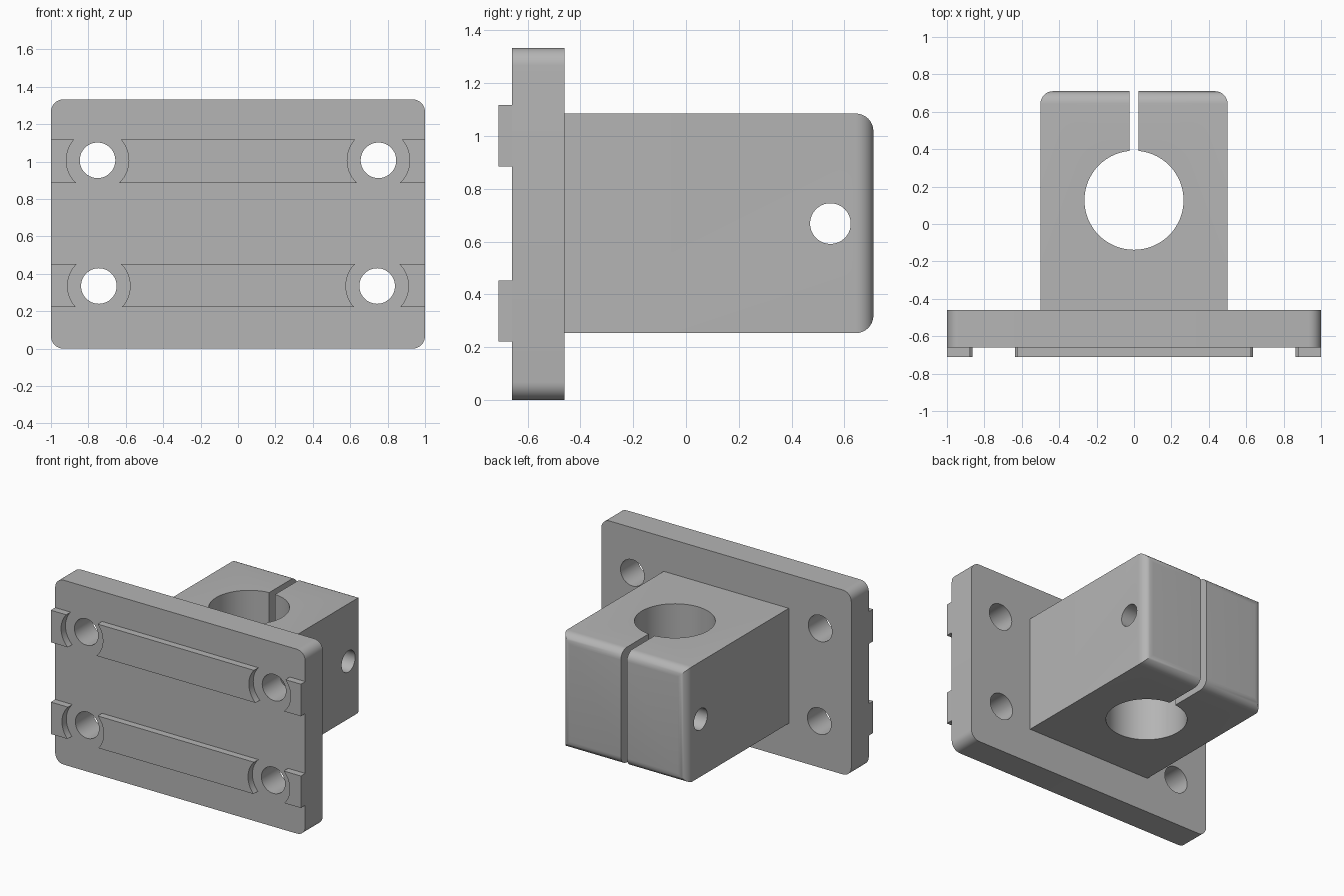
import bpy
import bmesh
from math import radians
from mathutils import Matrix, Vector

if "Cube" in bpy.data.objects:
    bpy.data.objects.remove(bpy.data.objects["Cube"], do_unlink=True)

grey = bpy.data.materials.new("grey metal")
grey.use_nodes = True
grey.diffuse_color = (0.46, 0.46, 0.46, 1)
grey.node_tree.nodes["Principled BSDF"].inputs["Base Color"].default_value = (0.46, 0.46, 0.46, 1)


def make_object(name, bm):
    mesh = bpy.data.meshes.new(name)
    bm.to_mesh(mesh)
    bm.free()
    mesh.materials.append(grey)
    obj = bpy.data.objects.new(name, mesh)
    bpy.context.collection.objects.link(obj)
    return obj


def box(name, low, high, round_edge=None, radius=0.067):
    """Box between two corners; edges whose ends both pass round_edge are filleted."""
    low, high = Vector(low), Vector(high)
    bm = bmesh.new()
    bmesh.ops.create_cube(bm, size=1)
    for v in bm.verts:
        v.co = (low + high) / 2 + v.co * (high - low)
    if round_edge:
        edges = [e for e in bm.edges if round_edge(e)]
        bmesh.ops.bevel(bm, geom=edges, offset=radius, segments=8,
                        profile=0.5, affect='EDGES', clamp_overlap=True)
    return make_object(name, bm)


def cylinder(name, center, radius, length, axis):
    turn = {'X': Matrix.Rotation(radians(90), 4, 'Y'),
            'Y': Matrix.Rotation(radians(90), 4, 'X'),
            'Z': Matrix.Identity(4)}[axis]
    bm = bmesh.new()
    bmesh.ops.create_cone(bm, cap_ends=True, segments=64, radius1=radius, radius2=radius,
                          depth=length, matrix=Matrix.Translation(center) @ turn)
    return make_object(name, bm)


def cut(obj, cutters):
    """Subtract the cutters, then remove them."""
    bpy.context.view_layer.objects.active = obj
    for cutter in cutters:
        cutter.hide_render = True
        mod = obj.modifiers.new("cut", 'BOOLEAN')
        mod.operation = 'DIFFERENCE'
        mod.solver = 'EXACT'
        mod.object = cutter
        bpy.ops.object.modifier_apply(modifier=mod.name)
        bpy.data.objects.remove(cutter, do_unlink=True)


FRONT, FACE, BACK = -0.71, -0.66, -0.46   # rail front, plate front, plate back
END = 0.71                                # back of the clamp block
rows = {"lower": (0.335, 0.222, 0.453, 0.744),
        "upper": (1.007, 0.885, 1.117, 0.751)}

# Mounting plate with rounded corners and four bolt holes
plate = box("mounting_plate", (-1, FACE, 0), (1, BACK, 1.333),
            lambda e: abs(e.verts[0].co.y - e.verts[1].co.y) > 0.1)
cut(plate, [cylinder("bolt_cutter", (side * x, FACE, z), 0.095, 1, 'Y')
            for z, _, _, x in rows.values() for side in (-1, 1)])

# Locating rails, cleared round each bolt hole
parts = [plate]
for name, (z, bottom, top, x) in rows.items():
    rail = box(name + "_rail", (-1, FRONT, bottom), (1, FACE, top))
    cut(rail, [cylinder("clearance_cutter", (side * x, FACE, z), 0.167, 0.4, 'Y')
               for side in (-1, 1)])
    parts.append(rail)

# Clamp block with rounded back, shaft bore, clamping slot and cross hole
block = box("clamp_block", (-0.5, BACK, 0.253), (0.5, END, 1.085),
            lambda e: all(v.co.y > END - 0.01 for v in e.verts))
cut(block, [cylinder("bore_cutter", (0, 0.127, 0.67), 0.265, 2, 'Z'),
            box("slot_cutter", (-0.024, 0.2, 0), (0.024, 1, 1.4)),
            cylinder("cross_cutter", (0, 0.547, 0.668), 0.077, 2, 'X')])
parts.append(block)

# Smooth the curved walls, keep the machined edges sharp
for obj in bpy.context.view_layer.objects:
    obj.select_set(obj in parts)
bpy.context.view_layer.objects.active = plate
bpy.ops.object.shade_smooth_by_angle(angle=radians(30))
